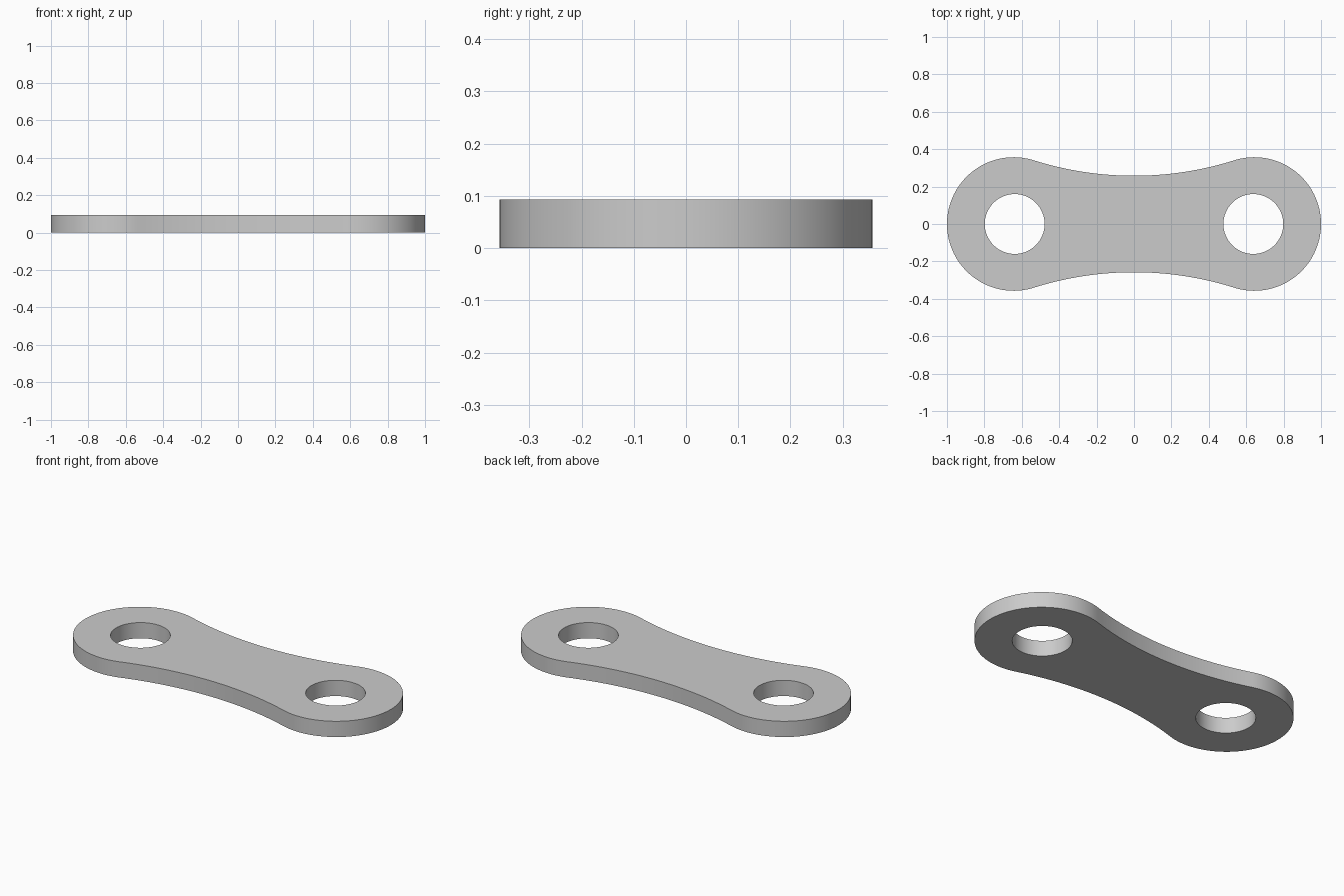
import bpy, bmesh, math

cube = bpy.data.objects.get("Cube")
if cube:
    bpy.data.objects.remove(cube, do_unlink=True)

THICK = 0.093
END_R, HOLE_R, WAIST = 0.357, 0.16, 0.258
CX = 1 - END_R
HOLE_X = 0.638

# Radius of the waist arc that is tangent to both round ends
WAIST_R = (CX**2 + WAIST**2 - END_R**2) / (2 * (END_R - WAIST))
WAIST_Y = WAIST + WAIST_R
tilt = math.atan2(CX, WAIST_Y)


def arc(cx, cy, r, start, end, steps):
    """Points along an arc, leaving out the last one."""
    return [(cx + r * math.cos(start + (end - start) * i / steps),
             cy + r * math.sin(start + (end - start) * i / steps))
            for i in range(steps)]


# Outline: right end, back waist, left end, front waist
q = math.pi / 2
half = arc(CX, 0, END_R, -q - tilt, q + tilt, 64)
half += arc(0, WAIST_Y, WAIST_R, -q + tilt, -q - tilt, 32)
outline = half + [(-x, -y) for x, y in half]
loops = [outline] + [arc(s * HOLE_X, 0, HOLE_R, 0, 2 * math.pi, 64) for s in (-1, 1)]

# Fill the outline around the two pin holes, then thicken it
bm = bmesh.new()
edges = []
for loop in loops:
    verts = [bm.verts.new((x, y, 0)) for x, y in loop]
    edges += [bm.edges.new((v, verts[i - 1])) for i, v in enumerate(verts)]
bmesh.ops.triangle_fill(bm, use_beauty=True, edges=edges, normal=(0, 0, 1))
top = bmesh.ops.extrude_face_region(bm, geom=bm.faces[:], use_keep_orig=True)["geom"]
bmesh.ops.translate(bm, vec=(0, 0, THICK),
                    verts=[g for g in top if isinstance(g, bmesh.types.BMVert)])
bmesh.ops.recalc_face_normals(bm, faces=bm.faces[:])
mesh = bpy.data.meshes.new("link_plate")
bm.to_mesh(mesh)
bm.free()

# Plain grey metal
grey = bpy.data.materials.new("grey")
grey.use_nodes = True
grey.diffuse_color = (0.6, 0.6, 0.6, 1)
grey.node_tree.nodes["Principled BSDF"].inputs["Base Color"].default_value = grey.diffuse_color
mesh.materials.append(grey)

plate = bpy.data.objects.new("link_plate", mesh)
bpy.context.collection.objects.link(plate)
bpy.ops.object.select_all(action="DESELECT")
plate.select_set(True)
bpy.context.view_layer.objects.active = plate
bpy.ops.object.shade_smooth_by_angle(angle=math.radians(30))
